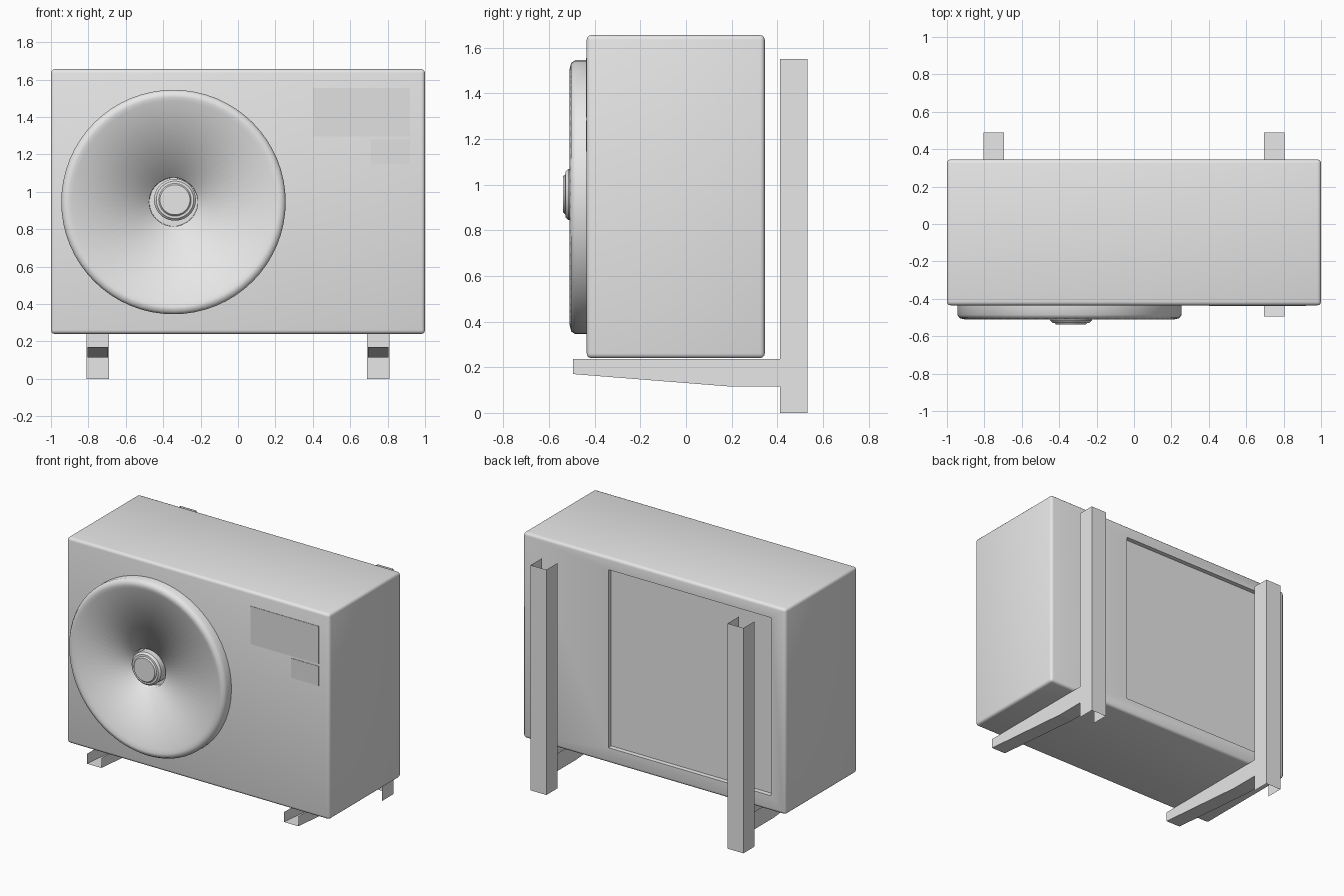
import bpy, bmesh, math
from mathutils import Vector

if "Cube" in bpy.data.objects:
    bpy.data.objects.remove(bpy.data.objects["Cube"])


def material(name, v):
    m = bpy.data.materials.new(name)
    m.diffuse_color = (v, v, v, 1)
    m.use_nodes = True
    m.node_tree.nodes["Principled BSDF"].inputs["Base Color"].default_value = m.diffuse_color
    return m


GREY = material("light grey metal", 0.8)
LABEL = material("label grey", 0.75)


def finish(bm, name, mat, angle=None):
    me = bpy.data.meshes.new(name)
    bm.to_mesh(me)
    bm.free()
    ob = bpy.data.objects.new(name, me)
    bpy.context.collection.objects.link(ob)
    me.materials.append(mat)
    if angle:
        bpy.ops.object.select_all(action='DESELECT')
        ob.select_set(True)
        bpy.context.view_layer.objects.active = ob
        bpy.ops.object.shade_smooth_by_angle(angle=math.radians(angle))
    return ob


def box(lo, hi):
    bm = bmesh.new()
    bmesh.ops.create_cube(bm, size=1)
    lo, hi = Vector(lo), Vector(hi)
    for v in bm.verts:
        v.co = Vector([lo[i] + (v.co[i] + 0.5) * (hi[i] - lo[i]) for i in range(3)])
    return bm


def lathe(name, profile, cx, cz, angle, steps=64):
    """Spin (radius, y) points round an axis along y."""
    bm = bmesh.new()
    vs = [bm.verts.new((cx + r, y, cz)) for r, y in profile]
    edges = [bm.edges.new(p) for p in zip(vs, vs[1:])]
    bmesh.ops.spin(bm, geom=vs + edges, cent=(cx, 0, cz), axis=(0, 1, 0),
                   angle=2 * math.pi, steps=steps)
    bmesh.ops.remove_doubles(bm, verts=bm.verts, dist=1e-4)
    bmesh.ops.recalc_face_normals(bm, faces=bm.faces)
    # make the front side face outward
    score = sum(f.normal.y * f.calc_area() for f in bm.faces)
    if score > 0:
        bmesh.ops.reverse_faces(bm, faces=bm.faces)
    return finish(bm, name, GREY, angle)


# casing: rounded box with a shallow recess in the back
bm = box((-1, -0.435, 0.24), (1, 0.345, 1.655))
bmesh.ops.bevel(bm, geom=list(bm.edges), offset=0.02, segments=3,
                profile=0.5, affect='EDGES')
bm.normal_update()
back = max((f for f in bm.faces if f.normal.y > 0.99), key=lambda f: f.calc_area())
bmesh.ops.inset_region(bm, faces=[back], thickness=0.05)
for v in back.verts:
    v.co.x = 0.35 if v.co.x > 0 else -0.89
    v.co.z = 1.57 if v.co.z > 0.9 else 0.345
bmesh.ops.inset_region(bm, faces=[back], thickness=0.002)
for v in back.verts:
    v.co.y -= 0.03
finish(bm, "casing", GREY, 40)

# fan cover: rounded rim, wide dish and a hole for the hub
lathe("fan_cover", [(0.60, -0.42), (0.60, -0.485), (0.588, -0.503), (0.56, -0.51),
                    (0.54, -0.498), (0.13, -0.48), (0.128, -0.42)],
      -0.345, 0.945, 120)

# hub
lathe("fan_hub", [(0.112, -0.42), (0.112, -0.515), (0.10, -0.528), (0.087, -0.529),
                  (0.08, -0.538), (0, -0.538)], -0.337, 0.957, 40, 40)

# front labels
for name, x0, x1, z0, z1 in (("large_label", 0.40, 0.92, 1.295, 1.555),
                             ("small_label", 0.71, 0.92, 1.145, 1.28)):
    finish(box((x0, -0.438, z0), (x1, -0.43, z1)), name, LABEL)

for side, cx in (("left", -0.75), ("right", 0.75)):
    # wall rail: sheet channel open to the front
    bm = bmesh.new()
    path = [(-0.06, 0.411), (-0.06, 0.533), (0.06, 0.533), (0.06, 0.411)]
    rows = [[bm.verts.new((cx + x, y, z)) for x, y in path] for z in (0, 1.55)]
    for i in range(3):
        bm.faces.new((rows[0][i + 1], rows[0][i], rows[1][i], rows[1][i + 1]))
    finish(bm, side + "_wall_rail", GREY)

    # support arm: tapered sheet channel open at the top
    bm = bmesh.new()
    stations = [(-0.494, 0.17), (0.2, 0.115), (0.49, 0.115)]
    rows = [[bm.verts.new((cx + x, y, z)) for x, z in
             ((-0.055, 0.237), (-0.055, low), (0.055, low), (0.055, 0.237))]
            for y, low in stations]
    for a, b in zip(rows, rows[1:]):
        for i in range(3):
            bm.faces.new((a[i], a[i + 1], b[i + 1], b[i]))
    bmesh.ops.recalc_face_normals(bm, faces=bm.faces)
    if sum(f.normal.z for f in bm.faces) > 0:
        bmesh.ops.reverse_faces(bm, faces=bm.faces)
    finish(bm, side + "_support_arm", GREY)
